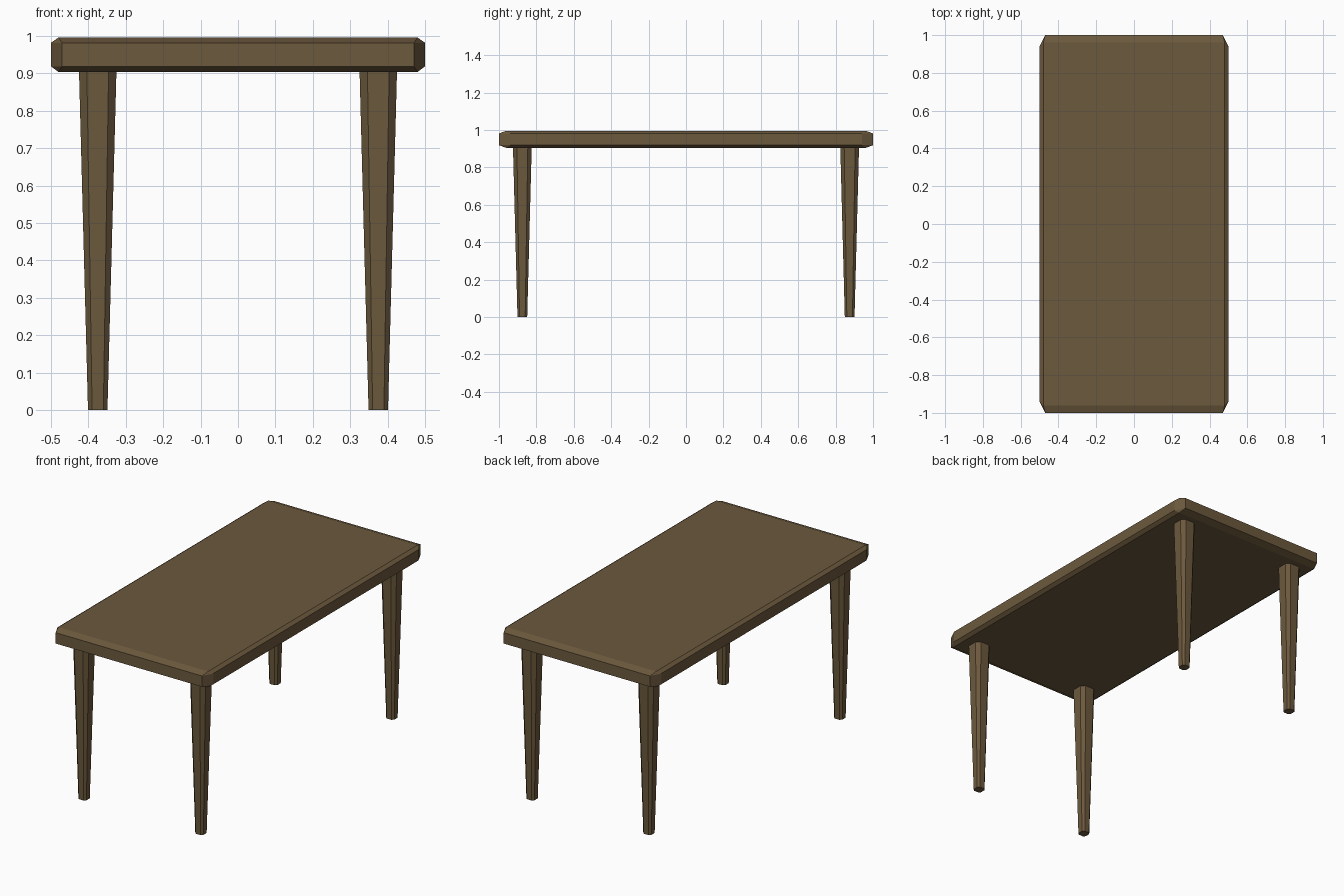
import bpy
import bmesh

if "Cube" in bpy.data.objects:
    bpy.data.objects.remove(bpy.data.objects["Cube"])

wood = bpy.data.materials.new("dark_wood")
wood.diffuse_color = (0.15, 0.10, 0.047, 1)
wood.use_nodes = True
wood.node_tree.nodes["Principled BSDF"].inputs["Base Color"].default_value = wood.diffuse_color


def rect(x, y, z):
    return [(sx * x, sy * y, z) for sx in (-1, 1) for sy in (-1, 1)]


def chamfered(x, y, cx, cy, z):
    # rectangle outline with its four corners cut off
    return rect(x, y - cy, z) + rect(x - cx, y, z)


def hull_object(name, points, location=(0, 0, 0)):
    bm = bmesh.new()
    for p in points:
        bm.verts.new(p)
    bmesh.ops.convex_hull(bm, input=bm.verts[:])
    bmesh.ops.dissolve_limit(bm, angle_limit=0.02, verts=bm.verts[:], edges=bm.edges[:])
    bmesh.ops.recalc_face_normals(bm, faces=bm.faces[:])
    mesh = bpy.data.meshes.new(name)
    bm.to_mesh(mesh)
    bm.free()
    mesh.materials.append(wood)
    obj = bpy.data.objects.new(name, mesh)
    obj.location = location
    bpy.context.collection.objects.link(obj)
    return obj


# Table top with bevelled rims and cut corners
hull_object("table_top",
            rect(0.48, 0.96, 0.996)
            + chamfered(0.5, 1.0, 0.03, 0.06, 0.982)
            + chamfered(0.5, 1.0, 0.03, 0.06, 0.919)
            + rect(0.48, 0.96, 0.904))

# Four tapered legs, eight-sided
for side, sx in (("left", -1), ("right", 1)):
    for end, sy in (("front", -1), ("back", 1)):
        hull_object(f"{end}_{side}_leg",
                    chamfered(0.026, 0.026, 0.011, 0.011, 0.0)
                    + chamfered(0.05, 0.05, 0.021, 0.021, 0.904),
                    (sx * 0.375, sy * 0.875, 0))
